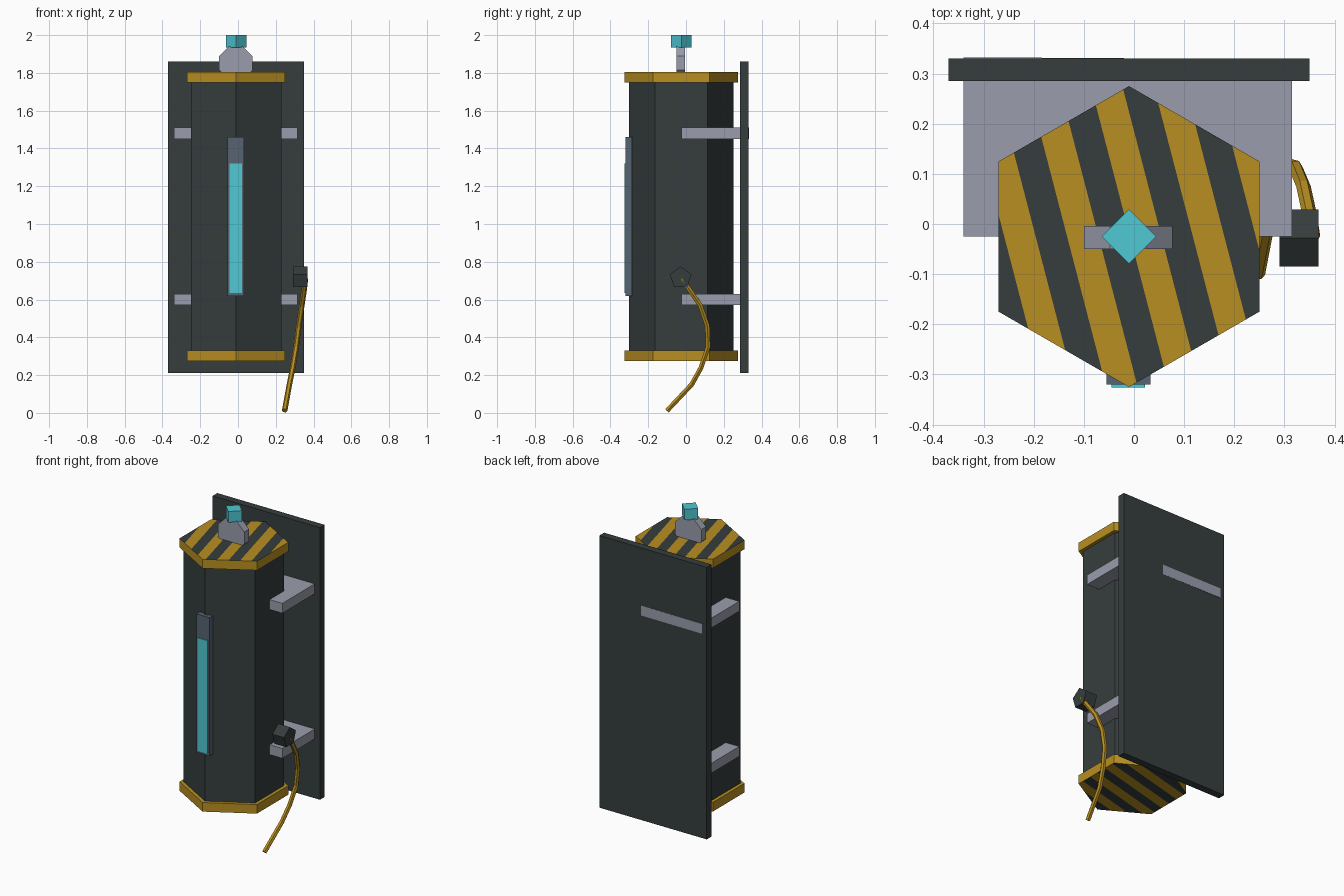
import bpy, bmesh, math
from mathutils import Vector, Matrix

if "Cube" in bpy.data.objects:
    bpy.data.objects.remove(bpy.data.objects["Cube"])


def material(name, rgb):
    m = bpy.data.materials.new(name)
    lin = [(c / 255 / 12.92) if c < 10 else ((c / 255 + 0.055) / 1.055) ** 2.4 for c in rgb]
    m.diffuse_color = (*lin, 1)
    m.use_nodes = True
    m.node_tree.nodes["Principled BSDF"].inputs["Base Color"].default_value = m.diffuse_color
    return m


CHARCOAL = material("charcoal", (54, 61, 61))
MUSTARD = material("mustard", (184, 143, 33))
GREY = material("light_grey", (154, 158, 172))
SLATE = material("slate_blue", (86, 99, 113))
CYAN = material("cyan", (80, 200, 212))


def finish(bm, name, *mats):
    bmesh.ops.recalc_face_normals(bm, faces=bm.faces)
    me = bpy.data.meshes.new(name)
    bm.to_mesh(me)
    bm.free()
    for m in mats:
        me.materials.append(m)
    ob = bpy.data.objects.new(name, me)
    bpy.context.collection.objects.link(ob)
    return ob


def prism_bm(base, offset):
    """Extrude a polygon of 3D points by an offset vector."""
    bm = bmesh.new()
    face = bm.faces.new([bm.verts.new(p) for p in base])
    ext = bmesh.ops.extrude_face_region(bm, geom=[face], use_keep_orig=True)
    bmesh.ops.translate(bm, vec=offset, verts=[v for v in ext["geom"] if isinstance(v, bmesh.types.BMVert)])
    bmesh.ops.recalc_face_normals(bm, faces=bm.faces)
    return bm


def box(name, x0, x1, y0, y1, z0, z1, mat):
    base = [(x0, y0, z0), (x1, y0, z0), (x1, y1, z0), (x0, y1, z0)]
    return finish(prism_bm(base, (0, 0, z1 - z0)), name, mat)


def ring(n, r, phase):
    return [(r * math.cos(phase + math.tau * i / n), r * math.sin(phase + math.tau * i / n)) for i in range(n)]


CX, CY = -0.01, -0.025


def upright_prism(n, r, z0, z1):
    return prism_bm([(CX + a, CY + b, z0) for a, b in ring(n, r, math.pi / 2)], (0, 0, z1 - z0))


# wall plate
box("wall_plate", -0.37, 0.35, 0.285, 0.33, 0.21, 1.86, CHARCOAL)

# mounting brackets, the upper one just breaking through the plate on one side
for name, z, left, right in (("lower_bracket", 0.57, 0.329, 0.329), ("upper_bracket", 1.45, 0.3325, 0.3285)):
    base = [(-0.34, -0.025, z), (0.315, -0.025, z), (0.315, right, z), (-0.34, left, z)]
    finish(prism_bm(base, (0, 0, 0.06)), name, GREY)

# hexagonal tank body
finish(upright_prism(6, 0.277, 0.32, 1.76), "tank_body", CHARCOAL)


# end caps with hazard stripes cut into the outer face
def striped_cap(name, z0, z1, up, normal, start):
    bm = upright_prism(6, 0.30, z0, z1)
    normal = Vector(normal)
    width = 0.0627
    for i in range(-10, 11):
        face_set = [f for f in bm.faces if f.normal.z * up > 0.9]
        geom = set(face_set)
        for f in face_set:
            geom.update(f.edges)
            geom.update(f.verts)
        co = normal * ((start + i * width) / normal.length_squared)
        bmesh.ops.bisect_plane(bm, geom=list(geom), plane_co=co, plane_no=normal)
        bm.normal_update()
    for f in bm.faces:
        if f.normal.z * up > 0.9:
            u = f.calc_center_median().dot(normal) - start
            f.material_index = 1 if u % (2 * width) < width else 0
    finish(bm, name, MUSTARD, CHARCOAL)


striped_cap("top_cap", 1.75, 1.805, 1, (1, 0.26, 0), -0.1305 + 0.26 * 0.205)
striped_cap("bottom_cap", 0.275, 0.33, -1, (-0.26, 1, 0), -0.077)

# level gauge on the front edge
box("gauge_frame", -0.055, 0.033, -0.32, -0.287, 0.62, 1.46, SLATE)
box("gauge_fill", -0.045, 0.022, -0.326, -0.318, 0.635, 1.32, CYAN)

# valve block: octagonal disc half sunk in the cap, with a square knob
octagon = ring(8, 0.0885 / math.cos(math.pi / 8), math.pi / 8)
finish(prism_bm([(-0.0115 + a, -0.05, 1.852 + b) for a, b in octagon], (0, 0.046, 0)), "valve_block", GREY)
finish(upright_prism(4, 0.054, 1.934, 2.0), "valve_knob", CYAN)

# pentagonal hose socket on the right side
pentagon = ring(5, 0.06, math.pi / 2)
finish(prism_bm([(0.29, -0.028 + a, 0.715 + b) for a, b in pentagon], (0.078, 0, 0)), "hose_socket", CHARCOAL)

# hanging hose swept as rings along a path
path = [Vector(p) for p in (
    (0.357, -0.025, 0.71), (0.35, 0.02, 0.65), (0.338, 0.075, 0.57), (0.322, 0.113, 0.46),
    (0.308, 0.117, 0.35), (0.29, 0.08, 0.24), (0.272, 0.03, 0.15), (0.247, -0.10, 0.012))]
bm = bmesh.new()
rings = []
for i, p in enumerate(path):
    d = (path[min(i + 1, len(path) - 1)] - path[max(i - 1, 0)]).normalized()
    side = Vector((1, 0, 0))
    side = (side - d * side.dot(d)).normalized()
    up = d.cross(side)
    rings.append([bm.verts.new(p + side * a + up * b) for a, b in ring(6, 0.0145, 0)])
for r0, r1 in zip(rings, rings[1:]):
    for k in range(6):
        bm.faces.new((r0[k], r0[(k + 1) % 6], r1[(k + 1) % 6], r1[k]))
bm.faces.new(rings[0])
bm.faces.new(rings[-1])
finish(bm, "hose", MUSTARD)
